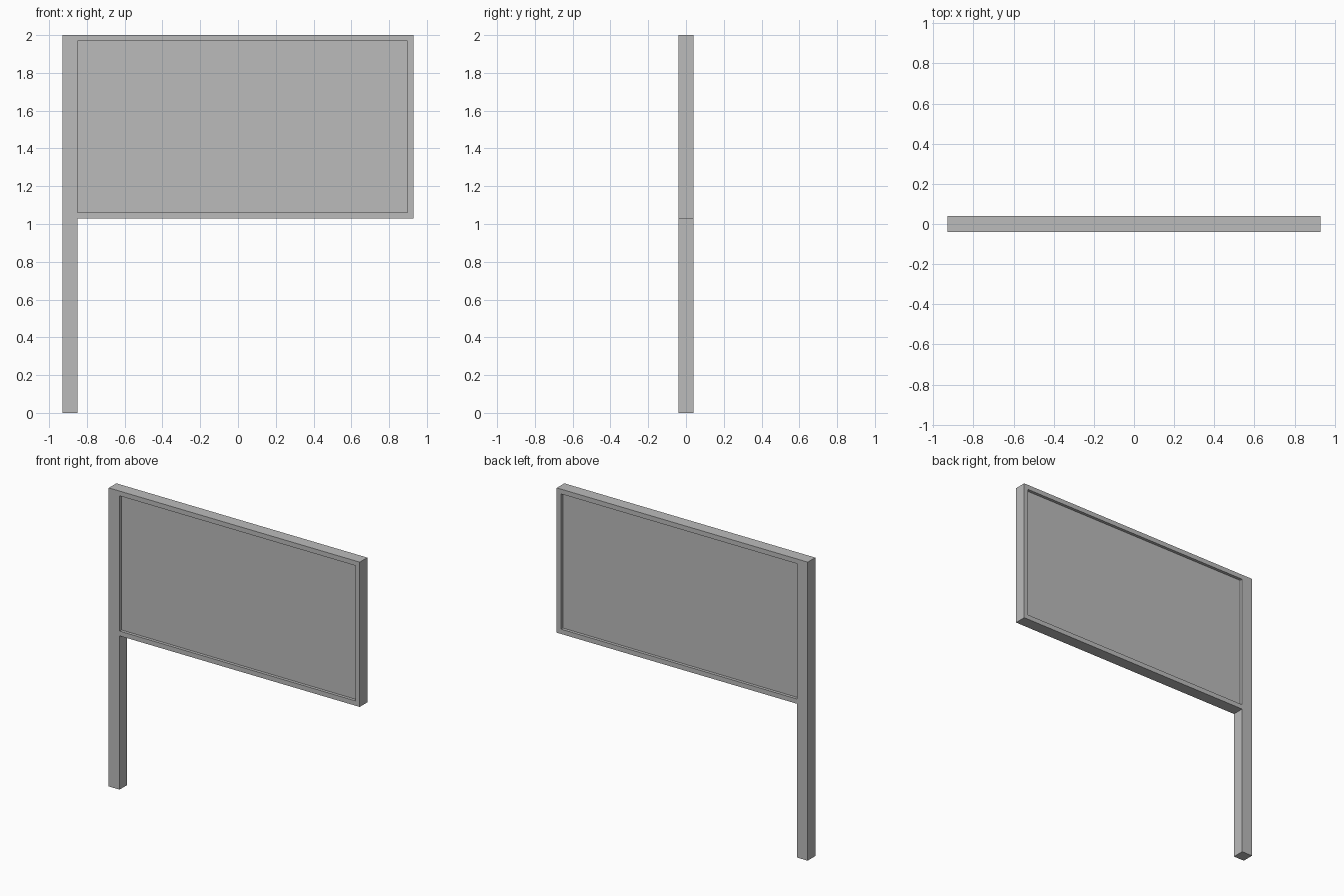
import bpy
from math import radians
from mathutils import Matrix

cube = bpy.data.objects.get("Cube")
if cube:
    bpy.data.objects.remove(cube, do_unlink=True)

LEFT, RIGHT, TOP, BOTTOM = -0.93, 0.93, 2.0, 1.03
POST, RAIL, DEPTH, PANEL_DEPTH = 0.08, 0.032, 0.08, 0.04
INNER = LEFT + POST

# Material
grey = bpy.data.materials.new("plain_grey")
grey.use_nodes = True
colour = (0.5, 0.5, 0.5, 1)
grey.diffuse_color = colour
grey.node_tree.nodes["Principled BSDF"].inputs["Base Color"].default_value = colour


def slab(name, outlines, depth):
    """Flat outlines in x and z, filled (inner ones are holes) and extruded along y."""
    curve = bpy.data.curves.new(name + "_outline", "CURVE")
    curve.dimensions = "2D"
    curve.fill_mode = "BOTH"
    curve.extrude = depth / 2
    for points in outlines:
        spline = curve.splines.new("POLY")
        spline.points.add(len(points) - 1)
        for target, (x, z) in zip(spline.points, points):
            target.co = (x, z, 0, 1)
        spline.use_cyclic_u = True
    helper = bpy.data.objects.new(name + "_helper", curve)
    bpy.context.collection.objects.link(helper)
    graph = bpy.context.evaluated_depsgraph_get()
    mesh = bpy.data.meshes.new_from_object(helper.evaluated_get(graph))
    bpy.data.objects.remove(helper, do_unlink=True)
    mesh.name = name
    mesh.transform(Matrix.Rotation(radians(90), 4, "X"))
    mesh.shade_flat()
    mesh.materials.clear()
    mesh.materials.append(grey)
    obj = bpy.data.objects.new(name, mesh)
    bpy.context.collection.objects.link(obj)
    return obj


def rectangle(x0, x1, z0, z1):
    return [(x0, z0), (x1, z0), (x1, z1), (x0, z1)]


# Post and frame in one piece, with the opening for the board
outer = [(LEFT, 0), (INNER, 0), (INNER, BOTTOM), (RIGHT, BOTTOM), (RIGHT, TOP), (LEFT, TOP)]
opening = rectangle(INNER, RIGHT - RAIL, BOTTOM + RAIL, TOP - RAIL)
slab("post_and_frame", [outer, opening], DEPTH)

# Board recessed on both sides
slab("sign_board", [opening], PANEL_DEPTH)
